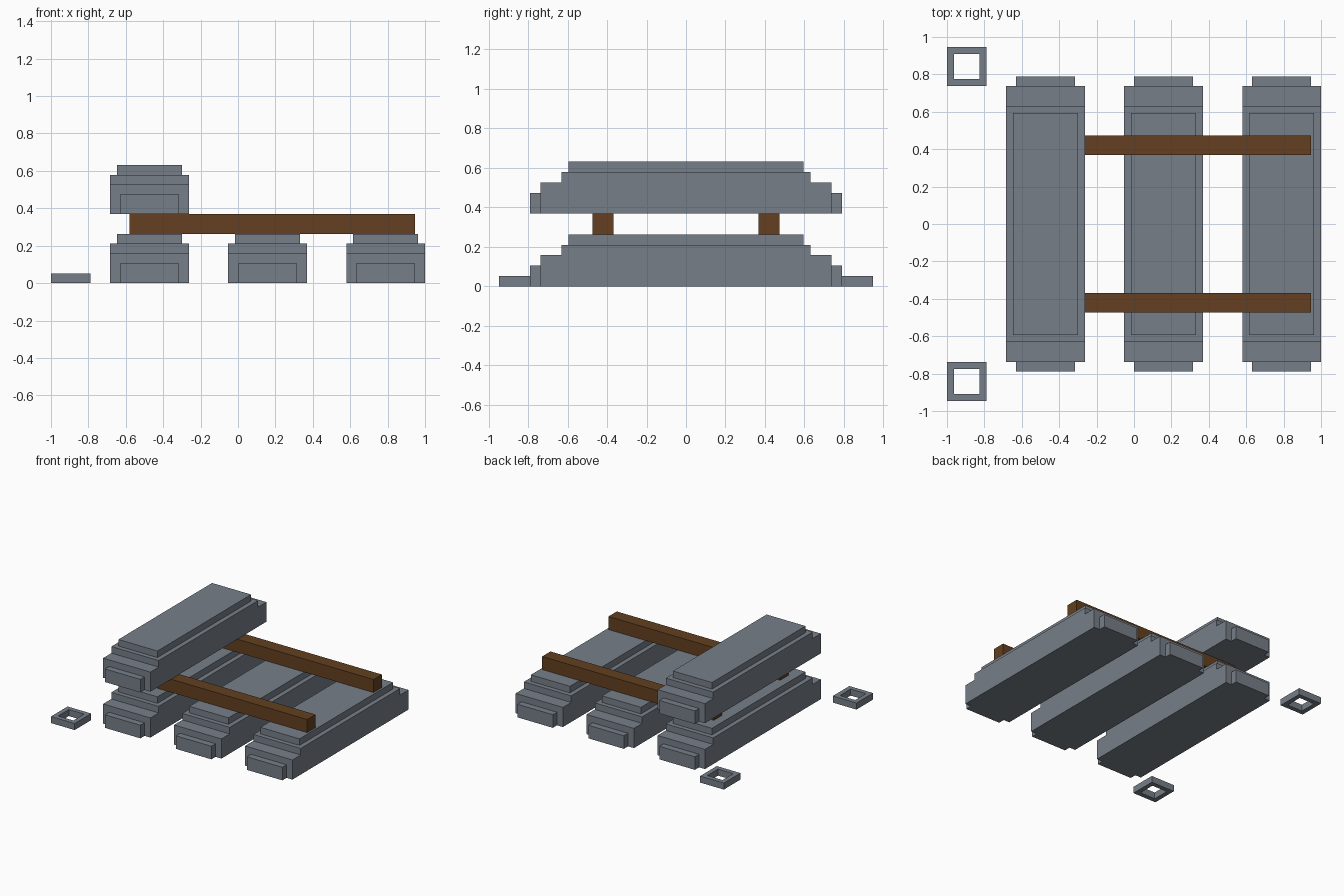
import bpy
import bmesh
from mathutils import Vector

U = 1 / 19  # grid module shared by all parts

cube = bpy.data.objects.get("Cube")
if cube:
    bpy.data.objects.remove(cube, do_unlink=True)


def material(name, color):
    mat = bpy.data.materials.new(name)
    mat.use_nodes = True
    mat.diffuse_color = color
    mat.node_tree.nodes["Principled BSDF"].inputs["Base Color"].default_value = color
    return mat


steel = material("steel_grey", (0.185, 0.212, 0.25, 1))
wood = material("brown_wood", (0.125, 0.051, 0.015, 1))


def finish(name, bm, mat):
    """Scale module units to model units and store the mesh."""
    bmesh.ops.recalc_face_normals(bm, faces=bm.faces)
    bmesh.ops.scale(bm, vec=(U, U, U), verts=bm.verts)
    mesh = bpy.data.meshes.new(name)
    bm.to_mesh(mesh)
    bm.free()
    mesh.materials.append(mat)
    return mesh


def place(name, mesh, x, y, z):
    obj = bpy.data.objects.new(name, mesh)
    obj.location = Vector((x, y, z)) * U
    bpy.context.collection.objects.link(obj)


def box(sx, sy, sz):
    """Box standing on z = 0, centred in x and y."""
    bm = bmesh.new()
    bmesh.ops.create_cube(bm, size=1)
    bmesh.ops.scale(bm, vec=(sx, sy, sz), verts=bm.verts)
    bmesh.ops.translate(bm, vec=(0, 0, sz / 2), verts=bm.verts)
    return bm


def ingot_mesh():
    bm = bmesh.new()
    # stepped side profile, extruded across the width
    half = [(14, 0), (14, 3), (12, 3), (12, 4)]
    profile = half + [(-y, z) for y, z in reversed(half)]
    face = bm.faces.new([bm.verts.new((-4, y, z)) for y, z in profile])
    new = bmesh.ops.extrude_face_region(bm, geom=[face])["geom"]
    bmesh.ops.translate(bm, vec=(8, 0, 0),
                        verts=[v for v in new if isinstance(v, bmesh.types.BMVert)])
    bmesh.ops.recalc_face_normals(bm, faces=bm.faces)

    # raised slab on the top
    top = max(bm.faces, key=lambda f: f.calc_center_median().z)
    bmesh.ops.inset_individual(bm, faces=[top], thickness=1)
    slab = bmesh.ops.extrude_discrete_faces(bm, faces=[top])["faces"][0]
    bmesh.ops.translate(bm, vec=(0, 0, 1), verts=slab.verts)

    # low tab on each end
    def ends():
        return [f for f in bm.faces
                if all(abs(abs(v.co.y) - 14) < 0.01 for v in f.verts)
                and abs(f.normal.y) > 0.9]

    for co, no in (((3, 0, 0), (1, 0, 0)), ((-3, 0, 0), (1, 0, 0)), ((0, 0, 2), (0, 0, 1))):
        faces = ends()
        geom = set(faces)
        for f in faces:
            geom.update(f.edges, f.verts)
        bmesh.ops.bisect_plane(bm, geom=list(geom), plane_co=co, plane_no=no)
        bm.normal_update()
    tabs = [f for f in ends()
            if abs(f.calc_center_median().x) < 1 and f.calc_center_median().z < 2]
    for f in bmesh.ops.extrude_discrete_faces(bm, faces=tabs)["faces"]:
        side = 1 if f.calc_center_median().y > 0 else -1
        bmesh.ops.translate(bm, vec=(0, side, 0), verts=f.verts)
    bmesh.ops.dissolve_limit(bm, angle_limit=0.01, verts=bm.verts, edges=bm.edges)
    return finish("ingot", bm, steel)


def ring_mesh():
    bm = box(4, 4, 1)
    bm.normal_update()
    caps = [f for f in bm.faces if abs(f.normal.z) > 0.9]
    bmesh.ops.inset_individual(bm, faces=caps, thickness=1)
    rims = [e for f in caps for e in f.edges]
    bmesh.ops.delete(bm, geom=caps, context="FACES_ONLY")
    bmesh.ops.bridge_loops(bm, edges=rims)
    return finish("square_ring", bm, steel)


# three ingots on the ground, one stacked on the rails
ingot = ingot_mesh()
place("right_ingot", ingot, -9, 0, 0)
place("middle_ingot", ingot, 3, 0, 0)
place("left_ingot", ingot, 15, 0, 0)
place("upper_ingot", ingot, -9, 0, 7)

# wooden rails and loose square rings, mirrored front to back
rail = finish("rail", box(29, 2, 2), wood)
ring = ring_mesh()
for side, label in ((-1, "front"), (1, "back")):
    place(label + "_rail", rail, 3.5, side * 8, 5)
    place(label + "_square_ring", ring, -17, side * 16, 0)
